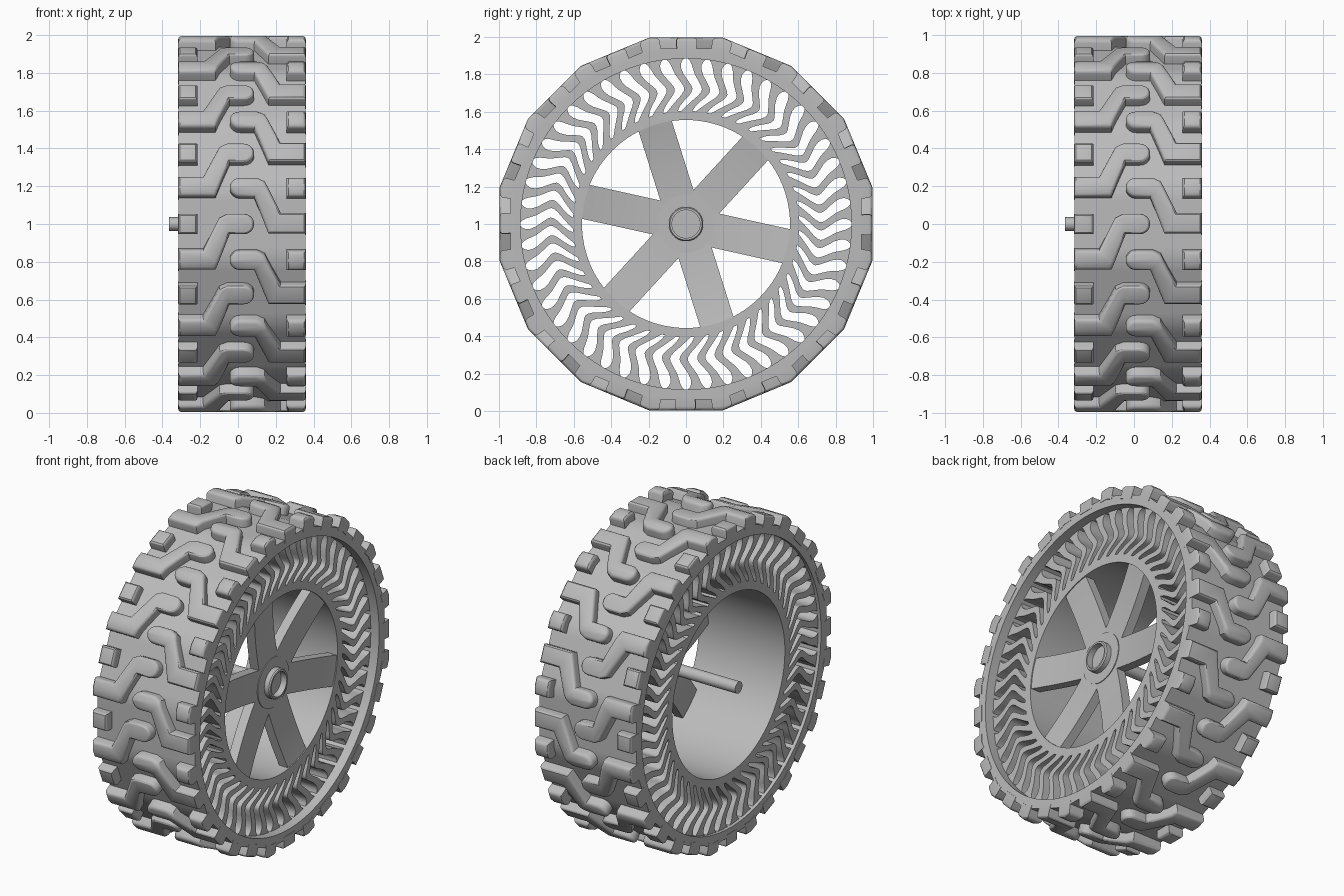
import bpy, bmesh, math
from mathutils import Matrix, Vector

cube = bpy.data.objects.get("Cube")
if cube:
    bpy.data.objects.remove(cube, do_unlink=True)

grey = bpy.data.materials.new("plain grey")
grey.use_nodes = True
grey.diffuse_color = (0.5, 0.5, 0.5, 1)
grey.node_tree.nodes["Principled BSDF"].inputs["Base Color"].default_value = (0.5, 0.5, 0.5, 1)

MID = 0.021                # middle of the tyre along the axle
HALF = 0.338               # half width of the tyre
SIDES = 16                 # flat segments round the tread
STEP = math.tau / SIDES
TOP, BASE = 0.996, 0.937   # flat-to-centre distances of lugs and carcass
PITCH = 2 * TOP * math.tan(STEP / 2)


def polar(x, r, a):
    return Vector((x, -r * math.cos(a), r * math.sin(a)))


def finish(bm, name, copies=1):
    """Repeat the mesh round the axle and make it an object."""
    geom = bm.verts[:] + bm.edges[:] + bm.faces[:]
    for i in range(1, copies):
        new = bmesh.ops.duplicate(bm, geom=geom)["geom"]
        verts = [v for v in new if isinstance(v, bmesh.types.BMVert)]
        bmesh.ops.rotate(bm, verts=verts, matrix=Matrix.Rotation(math.tau * i / copies, 3, 'X'))
    bmesh.ops.recalc_face_normals(bm, faces=bm.faces)
    mesh = bpy.data.meshes.new(name)
    bm.to_mesh(mesh)
    bm.free()
    mesh.materials.append(grey)
    mesh.shade_smooth()
    mesh.set_sharp_from_angle(angle=math.radians(30))
    obj = bpy.data.objects.new(name, mesh)
    obj.location.z = 1
    bpy.context.collection.objects.link(obj)


def lathe(name, profile, segments=96, closed=True, faceted=False):
    """Turn (x, r) points round the axle; faceted flattens the outside."""
    bm = bmesh.new()
    rings = []
    for i in range(segments):
        a = math.tau * i / segments
        local = (a + STEP / 2) % STEP - STEP / 2
        rings.append([bm.verts.new(polar(x, r / math.cos(local) if faceted and r > 0.9 else r, a))
                      for x, r in profile])
    n = len(profile)
    for i in range(segments):
        p, q = rings[i], rings[(i + 1) % segments]
        for j in range(n if closed else n - 1):
            k = (j + 1) % n
            bm.faces.new((p[j], p[k], q[k], q[j]))
    if not closed:
        bm.faces.new([r[0] for r in rings])
        bm.faces.new([r[-1] for r in rings])
    finish(bm, name)


def strip(bm, stations):
    """Bridge a row of four-cornered sections into a solid bar."""
    rows = [[bm.verts.new(p) for p in s] for s in stations]
    for p, q in zip(rows, rows[1:]):
        for j in range(4):
            k = (j + 1) % 4
            bm.faces.new((p[j], p[k], q[k], q[j]))
    bm.faces.new(rows[0])
    bm.faces.new(rows[-1])


def lugs(name, outline, side, shift):
    """Raise a bevelled tread block, bend it over the flats, repeat it."""
    bm = bmesh.new()
    face = bm.faces.new([bm.verts.new((u * -side, s + shift, BASE - 0.02)) for u, s in outline])
    up = bmesh.ops.extrude_face_region(bm, geom=[face])["geom"]
    top = [v for v in up if isinstance(v, bmesh.types.BMVert)]
    bmesh.ops.translate(bm, verts=top, vec=(0, 0, TOP - BASE + 0.02))
    rim = [e for e in bm.edges if all(v in top for v in e.verts)]
    bmesh.ops.bevel(bm, geom=rim, offset=0.02, segments=3, profile=0.5, affect='EDGES')
    for s in (-PITCH / 2, PITCH / 2):
        bmesh.ops.bisect_plane(bm, geom=bm.verts[:] + bm.edges[:] + bm.faces[:],
                               plane_co=(0, s, 0), plane_no=(0, 1, 0))
    for v in bm.verts:
        u, s, h = v.co
        k = round(s / PITCH * 0.9999)
        t = (s - k * PITCH) * h / TOP
        v.co = polar(MID + u, math.hypot(h, t), k * STEP + math.atan2(t, h))
    finish(bm, name, SIDES)


# Tyre carcass
lo, hi = MID - HALF + 0.002, MID + HALF - 0.002
lathe("tyre_carcass", [(lo, 0.885), (lo, BASE), (hi, BASE), (hi, 0.885)], faceted=True)

# Tread: cranked lugs with round ends, and square shoulder blocks
knob = [(0.01 + 0.055 * math.cos(a), 0.055 * math.sin(a))
        for a in (math.radians(d) for d in range(-90, 91, 20))]
cranked = [(-HALF, -0.25), (-0.14, -0.25), (-0.065, -0.055), *knob,
           (-0.08, 0.055), (-0.12, 0.035), (-0.205, -0.138), (-HALF, -0.138)]
block = [(-HALF, -0.055), (-0.236, -0.055), (-0.236, 0.055), (-HALF, 0.055)]
for side, label, shift in ((-1, "right", 0), (1, "left", PITCH / 2)):
    lugs(label + "_cranked_lugs", cranked, side, shift)
    lugs(label + "_shoulder_blocks", block, side, shift)

# Flexible web of chevron blades: radius, sideways offset, half thickness
WEB = 48
IN, OUT = -0.295, 0.3
blade = [(0.59, -0.038, 0.038), (0.605, -0.035, 0.03), (0.63, -0.016, 0.024),
         (0.66, 0.012, 0.022), (0.69, 0.042, 0.022), (0.71, 0.056, 0.022),
         (0.725, 0.06, 0.022), (0.74, 0.056, 0.022), (0.77, 0.037, 0.022),
         (0.80, 0.018, 0.022), (0.83, 0.006, 0.023), (0.855, 0.001, 0.027),
         (0.873, 0, 0.036), (0.89, 0, 0.052)]
bm = bmesh.new()
rows = []
for r, off, t in blade:
    a, b = ((off + d) / r + math.pi / WEB for d in (-t, t))
    rows.append([polar(IN, r, a), polar(OUT, r, a), polar(OUT, r, b), polar(IN, r, b)])
strip(bm, rows)
finish(bm, "web_blades", WEB)

# Rim drum
lathe("rim_drum", [(IN, 0.556), (IN, 0.605), (OUT, 0.605), (OUT, 0.556)])

# Dished wheel spokes
bm = bmesh.new()
rows = []
for i in range(11):
    r = 0.08 + 0.049 * i
    x = 0.237 + 0.06 * (r / 0.57) ** 2
    rows.append([Matrix.Rotation(math.radians(-12.5), 3, 'X') @ Vector((px, -r, w))
                 for px, w in ((x - 0.06, -0.093), (x, -0.093), (x, 0.093), (x - 0.06, 0.093))])
strip(bm, rows)
finish(bm, "wheel_spokes", 6)

# Hub, raised collar and axle
lathe("hub_disc", [(0.17, 0.155), (0.246, 0.155)], 64, closed=False)
lathe("hub_collar", [(0.23, 0.075), (0.23, 0.092), (0.277, 0.092), (0.285, 0.086), (0.285, 0.075)], 48)
lathe("axle", [(-0.365, 0.036), (0.2, 0.036)], 32, closed=False)
